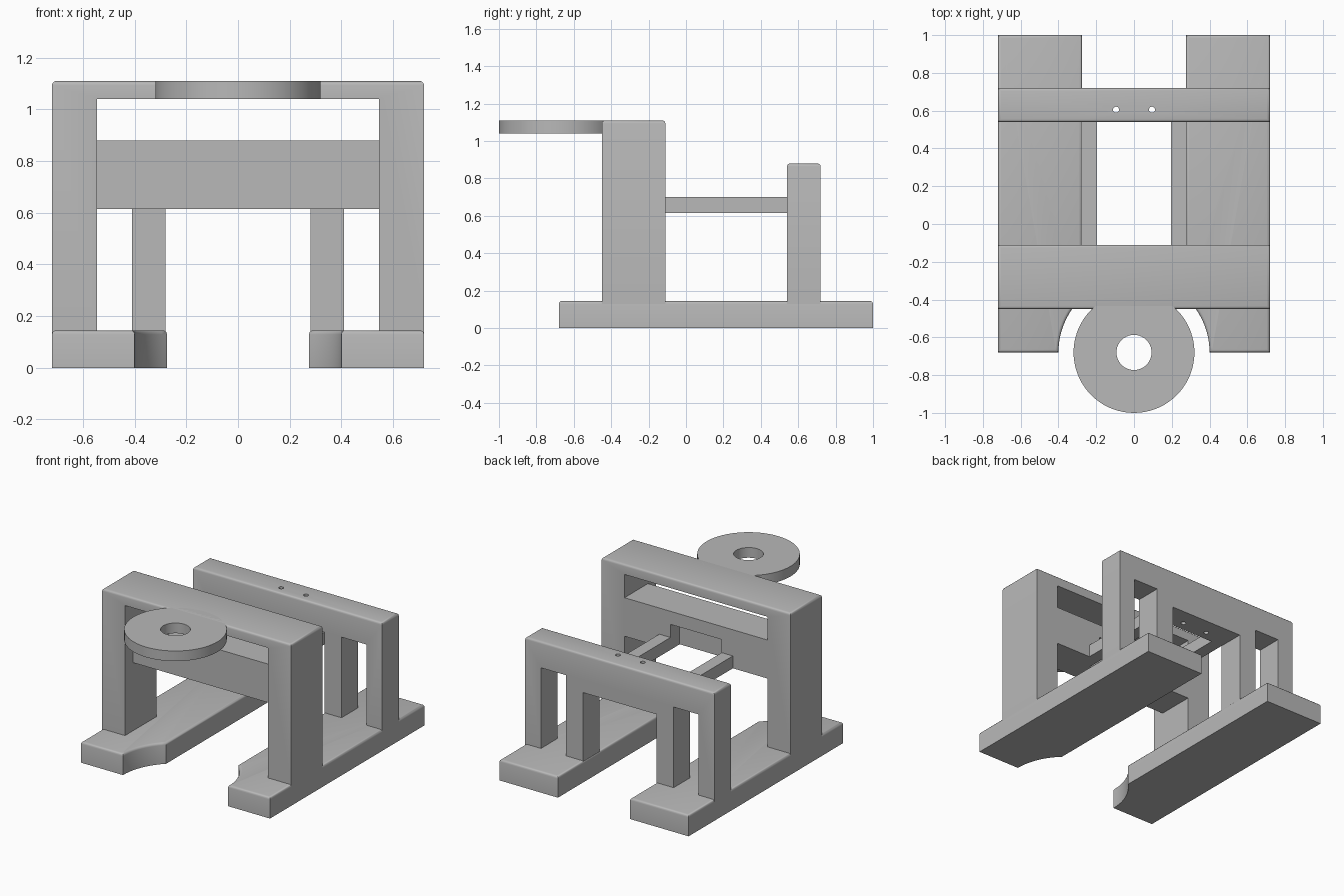
import bpy, bmesh, math
from mathutils import Vector

cube = bpy.data.objects.get("Cube")
if cube:
    bpy.data.objects.remove(cube, do_unlink=True)

GREY = (0.48, 0.48, 0.48, 1)
grey = bpy.data.materials.new("light_grey")
grey.use_nodes = True
grey.diffuse_color = GREY
grey.node_tree.nodes["Principled BSDF"].inputs["Base Color"].default_value = GREY


def prism(name, outline, direction, round_top=0.0):
    """Extrude a flat outline along a direction; optionally round its top rim."""
    bm = bmesh.new()
    face = bm.faces.new([bm.verts.new(p) for p in outline])
    moved = bmesh.ops.extrude_face_region(bm, geom=[face], use_keep_orig=True)["geom"]
    bmesh.ops.translate(bm, vec=Vector(direction),
                        verts=[g for g in moved if isinstance(g, bmesh.types.BMVert)])
    bmesh.ops.recalc_face_normals(bm, faces=bm.faces)
    if round_top:
        top = max(v.co.z for v in bm.verts) - 1e-4
        rim = [e for e in bm.edges if all(v.co.z > top for v in e.verts)]
        bmesh.ops.bevel(bm, geom=rim, offset=round_top, segments=3,
                        profile=0.5, affect='EDGES', clamp_overlap=True)
    mesh = bpy.data.meshes.new(name)
    bm.to_mesh(mesh)
    bm.free()
    mesh.materials.append(grey)
    ob = bpy.data.objects.new(name, mesh)
    bpy.context.collection.objects.link(ob)
    return ob


def box(name, x, y, z):
    base = [(x[0], y[0], z[0]), (x[1], y[0], z[0]), (x[1], y[1], z[0]), (x[0], y[1], z[0])]
    return prism(name, base, (0, 0, z[1] - z[0]))


def disc(name, x, y, z, radius, sides):
    ring = [(x + radius * math.cos(math.tau * i / sides),
             y + radius * math.sin(math.tau * i / sides), z[0]) for i in range(sides)]
    return prism(name, ring, (0, 0, z[1] - z[0]))


def activate(ob):
    bpy.ops.object.select_all(action='DESELECT')
    ob.select_set(True)
    bpy.context.view_layer.objects.active = ob


def cut(ob, cutter):
    mod = ob.modifiers.new("cut", 'BOOLEAN')
    mod.operation, mod.solver, mod.object = 'DIFFERENCE', 'EXACT', cutter
    activate(ob)
    bpy.ops.object.modifier_apply(modifier=mod.name)
    bpy.data.objects.remove(cutter, do_unlink=True)


def smooth(ob):
    activate(ob)
    bpy.ops.object.shade_smooth_by_angle(angle=math.radians(35))


def mirrored(half, y):
    """Close a right-hand xz half outline into a symmetric one at depth y."""
    return [(x, y, z) for x, z in half] + [(-x, y, z) for x, z in reversed(half)]


W = 0.72           # half width
FOOT = 0.125       # posts sink slightly into the skids
RIM = 0.016
RING_Y = -0.68

# Skids with a circular cut at the inner front corner
inner, reach = 0.275, 0.40
end = math.acos(inner / reach)
for side, label in ((1, "left"), (-1, "right")):
    arc = [(reach * math.cos(end * i / 12), RING_Y + reach * math.sin(end * i / 12))
           for i in range(13)]
    plan = [(inner, 1.0), (W, 1.0), (W, RING_Y)] + arc
    smooth(prism(label + "_skid", [(side * x, y, 0) for x, y in plan], (0, 0, 0.145), RIM))

# Tall front frame
half = [(0.545, 1.04), (0.545, FOOT), (W, FOOT), (W, 1.11)]
smooth(prism("front_frame", mirrored(half, -0.45), (0, 0.34, 0), RIM))

# Cross beam in the front frame, with a pocket in its back
beam = box("front_cross_beam", (-0.545, 0.545), (-0.365, -0.11), (0.615, 0.88))
cut(beam, box("pocket_cutter", (-0.195, 0.195), (-0.21, 0.0), (0.5, 0.79)))

# Lower back frame with two outer and two inner posts
half = [(0.28, 0.615), (0.28, FOOT), (0.41, FOOT), (0.41, 0.70),
        (0.60, 0.70), (0.60, FOOT), (W, FOOT), (W, 0.88)]
back = prism("back_frame", mirrored(half, 0.54), (0, 0.18, 0), RIM)
for x in (-0.095, 0.095):
    cut(back, disc("hole_cutter", x, 0.605, (0.5, 1.0), 0.016, 20))
smooth(back)

# Rails joining the frames
for side, label in ((1, "left"), (-1, "right")):
    box(label + "_rail", sorted((side * 0.195, side * 0.28)), (-0.11, 0.54), (0.615, 0.70))

# Ring projecting from the top of the front frame
ring = disc("holder_ring", 0, RING_Y, (1.04, 1.11), 0.32, 72)
cut(ring, disc("ring_cutter", 0, RING_Y, (0.9, 1.3), 0.093, 40))
smooth(ring)
